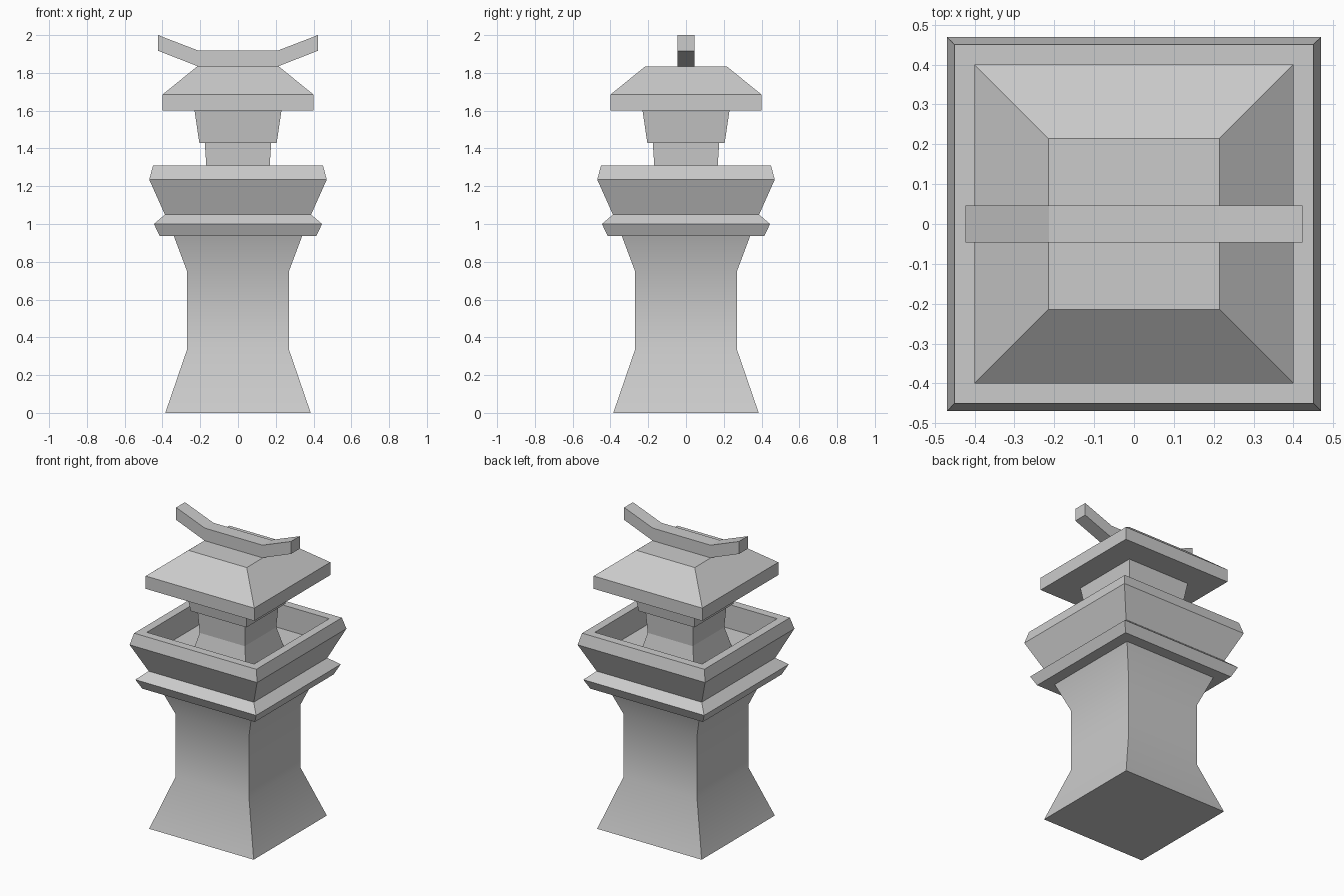
import bpy, bmesh, math

if "Cube" in bpy.data.objects:
    bpy.data.objects.remove(bpy.data.objects["Cube"])


def square_loft(name, profile, cap_start=True, cap_end=True, smooth=False):
    """Stack square rings given as (half width, height) and skin them."""
    bm = bmesh.new()
    rings = [[bm.verts.new((sx * h, sy * h, z))
              for sx, sy in ((-1, -1), (1, -1), (1, 1), (-1, 1))]
             for h, z in profile]
    for lo, hi in zip(rings, rings[1:]):
        for i in range(4):
            j = (i + 1) % 4
            bm.faces.new((lo[i], lo[j], hi[j], hi[i]))
    if cap_start:
        bm.faces.new(rings[0][::-1])
    if cap_end:
        bm.faces.new(rings[-1])
    return finish(name, bm, smooth)


def finish(name, bm, smooth=False):
    bmesh.ops.recalc_face_normals(bm, faces=bm.faces[:])
    mesh = bpy.data.meshes.new(name)
    bm.to_mesh(mesh)
    bm.free()
    obj = bpy.data.objects.new(name, mesh)
    bpy.context.collection.objects.link(obj)
    if smooth:
        bpy.ops.object.select_all(action='DESELECT')
        obj.select_set(True)
        bpy.context.view_layer.objects.active = obj
        bpy.ops.object.shade_smooth_by_angle(angle=math.radians(30))
    return obj


# Flared tower body
square_loft("tower_body", [(0.385, 0), (0.27, 0.335), (0.27, 0.75), (0.34, 0.937)],
            smooth=True)

# Ledge and hollow balcony, ending at the sunken floor
square_loft("balcony", [(0.34, 0.937), (0.415, 0.937), (0.445, 1.0), (0.387, 1.05),
                        (0.47, 1.235), (0.45, 1.31), (0.395, 1.31), (0.395, 1.15)])

# Central pillar with flared foot and wider capital
square_loft("pillar", [(0.198, 1.15), (0.166, 1.28), (0.176, 1.43),
                       (0.205, 1.43), (0.23, 1.6)])

# Hipped roof with a flat top
square_loft("roof", [(0.4, 1.6), (0.4, 1.685), (0.215, 1.835)])

# Ridge beam with upturned ends
bm = bmesh.new()
half = [(0.213, 1.835), (0.423, 1.917), (0.423, 2.0), (0.213, 1.919)]
outline = half + [(-x, z) for x, z in reversed(half)]
face = bm.faces.new([bm.verts.new((x, -0.046, z)) for x, z in outline])
side = bmesh.ops.extrude_face_region(bm, geom=[face])
bmesh.ops.translate(bm, vec=(0, 0.092, 0),
                    verts=[v for v in side["geom"] if isinstance(v, bmesh.types.BMVert)])
finish("ridge_beam", bm)
